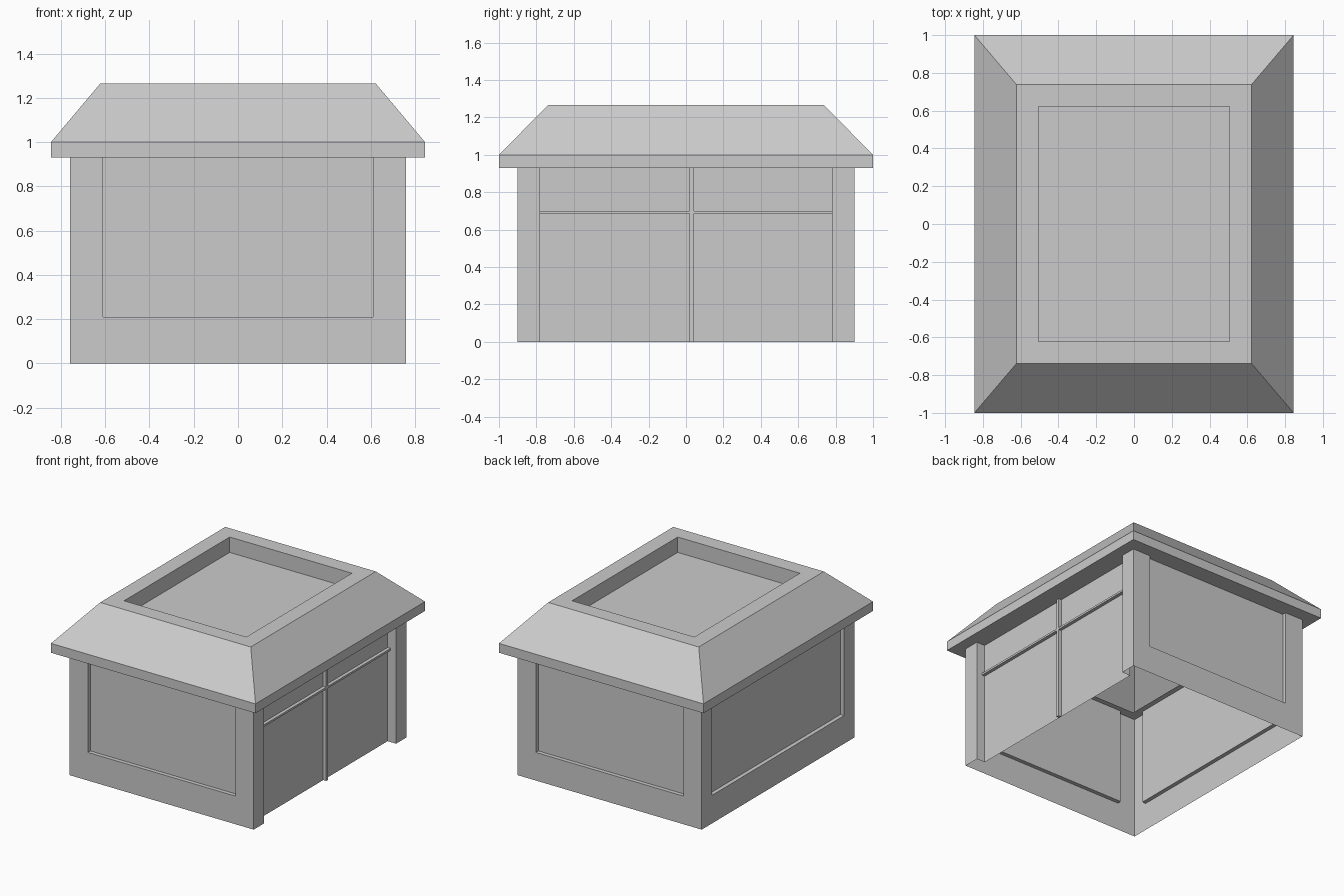
import bpy, bmesh
from mathutils import Vector

if "Cube" in bpy.data.objects:
    bpy.data.objects.remove(bpy.data.objects["Cube"])

grey = bpy.data.materials.new("light_grey")
grey.diffuse_color = (0.6, 0.6, 0.6, 1)
grey.use_nodes = True
grey.node_tree.nodes["Principled BSDF"].inputs["Base Color"].default_value = grey.diffuse_color

EAVE = 0.93          # height where the walls meet the roof
HX, HY = 0.76, 0.90  # half size of the walls


def finish(bm, name):
    bmesh.ops.remove_doubles(bm, verts=bm.verts, dist=0.0005)
    mesh = bpy.data.meshes.new(name)
    bm.to_mesh(mesh)
    bm.free()
    mesh.materials.append(grey)
    obj = bpy.data.objects.new(name, mesh)
    bpy.context.collection.objects.link(obj)
    return obj


def wall(name, out, dist, half, opening, sill, depth):
    """Thin wall facing 'out' with a recessed panel open to the eave."""
    out = Vector(out)
    side = Vector((0, 0, 1)).cross(out)
    bm = bmesh.new()

    def quad(*pts):
        bm.faces.new([bm.verts.new(side * u + out * (dist - d) + Vector((0, 0, z)))
                      for u, z, d in pts])

    a, t = opening, EAVE
    # corner margins
    quad((-half, 0, 0), (-a, 0, 0), (-a, t, 0), (-half, t, 0))
    quad((a, 0, 0), (half, 0, 0), (half, t, 0), (a, t, 0))
    # jambs and recessed panel
    quad((-a, sill, 0), (-a, sill, depth), (-a, t, depth), (-a, t, 0))
    quad((a, sill, depth), (a, sill, 0), (a, t, 0), (a, t, depth))
    quad((-a, sill, depth), (a, sill, depth), (a, t, depth), (-a, t, depth))
    # band and ledge below the panel
    if sill > 0:
        quad((-a, 0, 0), (a, 0, 0), (a, sill, 0), (-a, sill, 0))
        quad((-a, sill, 0), (a, sill, 0), (a, sill, depth), (-a, sill, depth))
    return finish(bm, name)


def box(name, lo, hi):
    bm = bmesh.new()
    bmesh.ops.create_cube(bm, size=1)
    for v in bm.verts:
        v.co = [(l + h) / 2 + c * (h - l) for l, h, c in zip(lo, hi, v.co)]
    return finish(bm, name)


# Walls: three windows and one full-height door side
wall("front_wall", (0, -1, 0), HY, HX, 0.61, 0.21, 0.03)
wall("back_wall", (0, 1, 0), HY, HX, 0.61, 0.21, 0.03)
wall("left_wall", (-1, 0, 0), HX, HY, 0.78, 0.21, 0.03)
wall("door_wall", (1, 0, 0), HX, HY, 0.78, 0.0, 0.07)

# Door bars
X0, X1 = 0.69, 0.715
box("door_mullion", (X0, 0.02, 0), (X1, 0.042, EAVE))
box("door_transom_front", (X0, -0.78, 0.685), (X1, 0.02, 0.70))
box("door_transom_back", (X0, 0.042, 0.685), (X1, 0.78, 0.70))

# Hollow roof: soffit, fascia, slopes, flat rim and sunken deck
rings = [(0.69, 0.83, EAVE), (0.845, 1.0, EAVE), (0.845, 1.0, 1.0),
         (0.622, 0.738, 1.265), (0.505, 0.623, 1.265), (0.505, 0.623, 1.15)]
bm = bmesh.new()
loops = [[bm.verts.new((sx * x, sy * y, z))
          for sx, sy in ((-1, -1), (1, -1), (1, 1), (-1, 1))] for x, y, z in rings]
for low, high in zip(loops, loops[1:]):
    for i in range(4):
        j = (i + 1) % 4
        bm.faces.new((low[i], low[j], high[j], high[i]))
bm.faces.new(loops[-1])
finish(bm, "roof")
